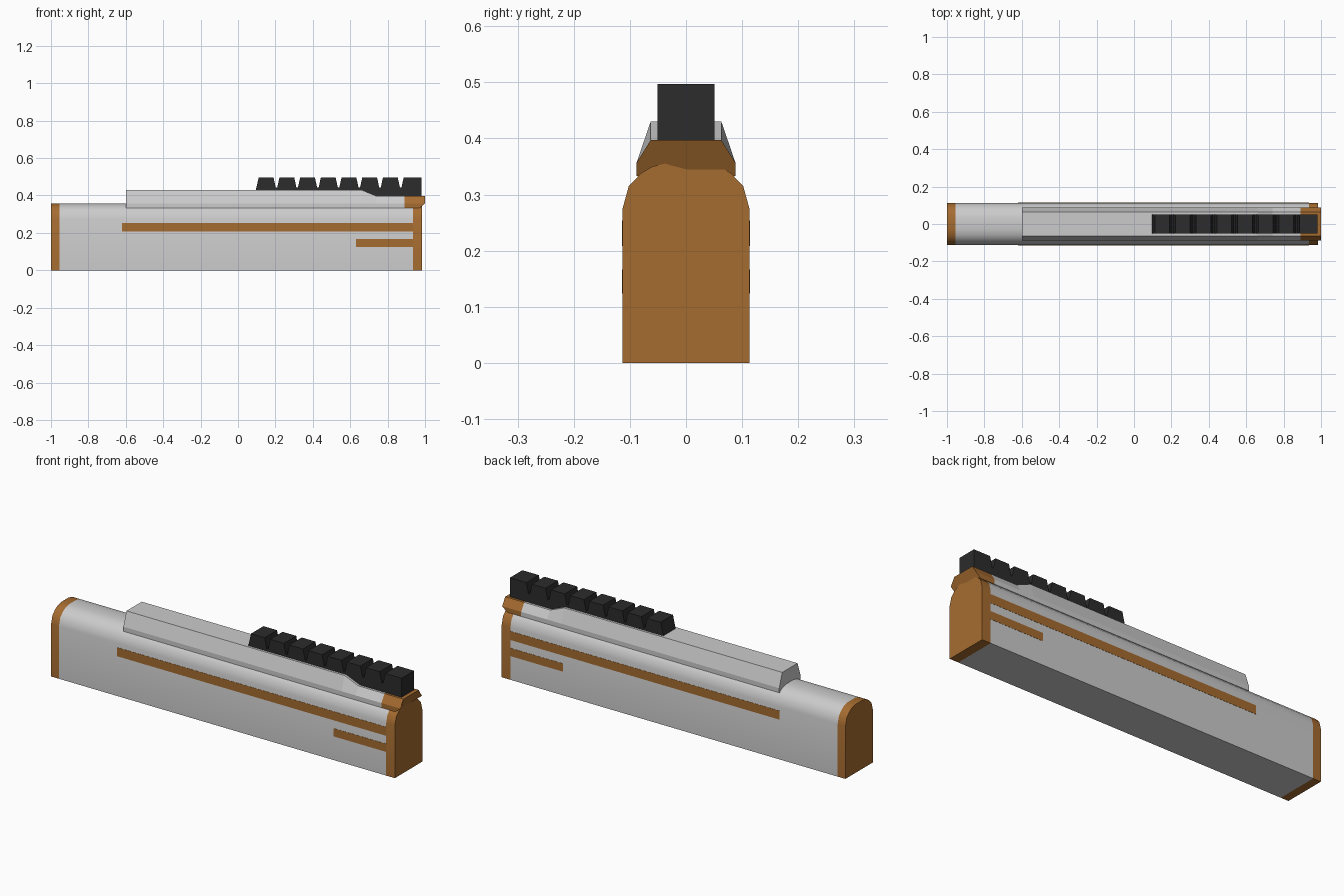
import bpy, bmesh

if "Cube" in bpy.data.objects:
    bpy.data.objects.remove(bpy.data.objects["Cube"])


def material(name, rgb):
    m = bpy.data.materials.new(name)
    m.diffuse_color = (*rgb, 1)
    m.use_nodes = True
    m.node_tree.nodes["Principled BSDF"].inputs["Base Color"].default_value = m.diffuse_color
    return m


ORANGE = material("orange", (0.38, 0.15, 0.03))
BLACK = material("black", (0.025, 0.025, 0.025))


def loft(name, rings, mat=None, smooth=False):
    """Skin a list of matching point rings and close both ends."""
    bm = bmesh.new()
    vs = [[bm.verts.new(p) for p in ring] for ring in rings]
    n = len(vs[0])
    for a, b in zip(vs, vs[1:]):
        for i in range(n):
            j = (i + 1) % n
            bm.faces.new((a[i], a[j], b[j], b[i]))
    bm.faces.new(vs[0][::-1])
    bm.faces.new(vs[-1])
    bmesh.ops.recalc_face_normals(bm, faces=bm.faces[:])
    me = bpy.data.meshes.new(name)
    bm.to_mesh(me)
    bm.free()
    ob = bpy.data.objects.new(name, me)
    bpy.context.collection.objects.link(ob)
    if mat:
        me.materials.append(mat)
    if smooth:
        bpy.ops.object.select_all(action='DESELECT')
        ob.select_set(True)
        bpy.context.view_layer.objects.active = ob
        bpy.ops.object.shade_smooth_by_angle(angle=0.6)
    return ob


def mirrored(half):
    return half + [(-y, z) for y, z in reversed(half)]


# Rounded-top body with a coloured cap on each end
body_half = [(0.113, 0), (0.113, 0.275), (0.102, 0.315), (0.08, 0.338),
             (0.06, 0.35), (0.03, 0.357)]
body_profile = mirrored(body_half)
for name, x0, x1, mat in (("rear_cap", -1, -0.955, ORANGE),
                          ("body", -0.955, 0.935, None),
                          ("front_cap", 0.935, 0.985, ORANGE)):
    loft(name, [[(x, y, z) for y, z in body_profile] for x in (x0, x1)], mat, True)

# Side stripes, nearly flush, on both sides
for side, s in (("left", 1), ("right", -1)):
    for name, x0, z0, z1 in (("long_stripe", -0.62, 0.208, 0.254),
                             ("short_stripe", 0.63, 0.124, 0.166)):
        loft(f"{name}_{side}",
             [[(x0, s * y, z0), (0.936, s * y, z0), (0.936, s * y, z1), (x0, s * y, z1)]
              for y in (0.111, 0.114)], ORANGE)


# Tapered top cover, stepping down toward the front
def cover_ring(x, top, bottom_x=None):
    bx = x if bottom_x is None else bottom_x
    half = [(bx, 0.088, 0.333), (x, 0.088, 0.357), (x, 0.063, top)]
    return half + [(px, -y, z) for px, y, z in reversed(half)]


loft("top_cover", [cover_ring(-0.6, 0.43), cover_ring(0.66, 0.43),
                   cover_ring(0.74, 0.397), cover_ring(0.89, 0.397)])
loft("cover_nose", [cover_ring(0.89, 0.397), cover_ring(1.0, 0.397, 0.97)], ORANGE)

# Toothed rail along the cover
START, PITCH, TEETH = 0.095, 0.1107, 8
rail = [(START, 0.428)]
for i in range(TEETH):
    x = START + i * PITCH
    if i:
        rail.append((x + 0.004, 0.442))
    rail += [(x + 0.016, 0.497), (x + PITCH - 0.016 * (i < TEETH - 1), 0.497)]
    if i < TEETH - 1:
        rail.append((x + PITCH - 0.004, 0.442))
rail += [(START + TEETH * PITCH, 0.396), (0.74, 0.396), (0.66, 0.428)]
loft("toothed_rail", [[(x, y, z) for x, z in rail] for y in (-0.051, 0.051)], BLACK)
